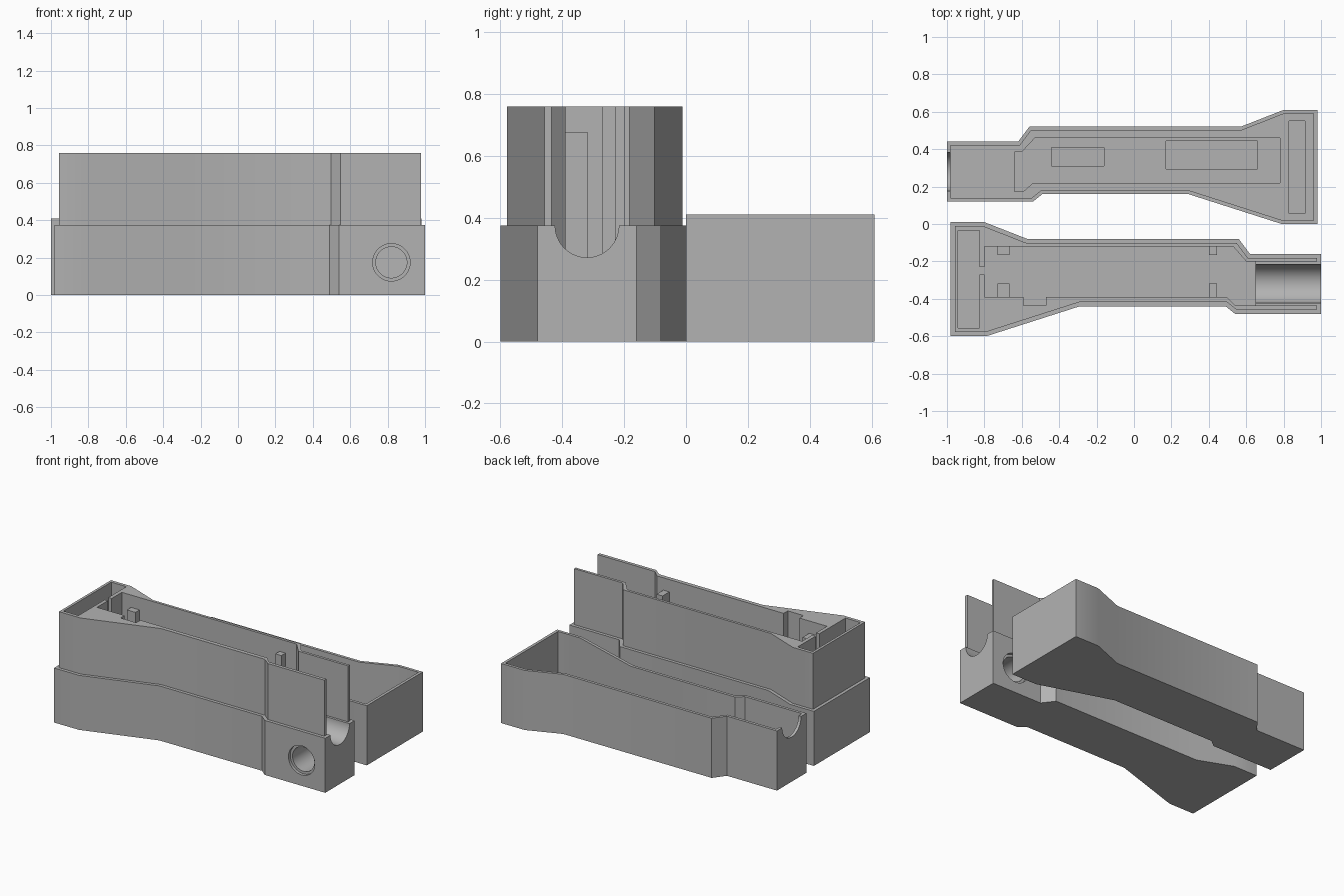
import bpy, bmesh, math
from mathutils import Vector, Matrix

cube = bpy.data.objects.get("Cube")
if cube:
    bpy.data.objects.remove(cube)

grey = bpy.data.materials.new("plain grey")
grey.use_nodes = True
grey.diffuse_color = (0.45, 0.45, 0.45, 1)
grey.node_tree.nodes["Principled BSDF"].inputs["Base Color"].default_value = (0.45, 0.45, 0.45, 1)


def finish(bm, name):
    bmesh.ops.recalc_face_normals(bm, faces=bm.faces)
    mesh = bpy.data.meshes.new(name)
    bm.to_mesh(mesh)
    bm.free()
    mesh.materials.append(grey)
    obj = bpy.data.objects.new(name, mesh)
    bpy.context.collection.objects.link(obj)
    return obj


def prism(name, points, z0, z1):
    bm = bmesh.new()
    face = bm.faces.new([bm.verts.new((x, y, z0)) for x, y in points])
    top = bmesh.ops.extrude_face_region(bm, geom=[face])["geom"]
    bmesh.ops.translate(bm, vec=(0, 0, z1 - z0),
                        verts=[g for g in top if isinstance(g, bmesh.types.BMVert)])
    return finish(bm, name)


def block(name, x0, x1, y0, y1, z0, z1):
    return prism(name, [(x0, y0), (x1, y0), (x1, y1), (x0, y1)], z0, z1)


def rod(name, centre, radius, length, axis):
    bm = bmesh.new()
    turn = Matrix.Rotation(math.pi / 2, 4, "Y" if axis == "X" else "X")
    bmesh.ops.create_cone(bm, cap_ends=True, segments=64, radius1=radius, radius2=radius,
                          depth=length, matrix=Matrix.Translation(centre) @ turn)
    return finish(bm, name)


def combine(obj, others, operation):
    # Apply each boolean, then remove its helper
    for other in others:
        other.hide_render = True
        mod = obj.modifiers.new("combine", "BOOLEAN")
        mod.object, mod.operation, mod.solver = other, operation, "EXACT"
        bpy.context.view_layer.objects.active = obj
        bpy.ops.object.modifier_apply(modifier=mod.name)
        bpy.data.objects.remove(other)


def inset(points, d):
    # Move every edge of a clockwise outline inward by d
    result = []
    pts = [Vector(p) for p in points]
    for i, p in enumerate(pts):
        a = (p - pts[i - 1]).normalized()
        b = (pts[(i + 1) % len(pts)] - p).normalized()
        n1, n2 = Vector((a.y, -a.x)), Vector((b.y, -b.x))
        result.append(tuple(p + (n1 + n2) * d / (1 + n1.dot(n2))))
    return result


def smooth(obj):
    bpy.ops.object.select_all(action="DESELECT")
    obj.select_set(True)
    bpy.context.view_layer.objects.active = obj
    bpy.ops.object.shade_smooth_by_angle(angle=math.radians(30))


# Shared outline: wide head, long grip, narrow neck
outline = [(-0.98, 0.01), (-0.8, 0.01), (-0.57, -0.08), (0.56, -0.08), (0.62, -0.16), (1, -0.16),
           (1, -0.48), (0.54, -0.48), (0.49, -0.44), (-0.29, -0.44), (-0.79, -0.6), (-0.98, -0.6)]
rim = 0.375
top = 0.76
floor = 0.04

# Front half: body with a tall inset lip
front = prism("front_half", outline, 0, rim)
combine(front, [prism("lip", inset(outline, 0.022), 0.2, top)], "UNION")
cavity = [(-0.8, -0.12), (0.53, -0.12), (0.6, -0.2), (0.65, -0.2), (0.65, -0.435),
          (0.54, -0.435), (0.495, -0.39), (-0.8, -0.39)]
combine(front, [
    prism("main_cavity", cavity, floor, 1),
    block("neck_opening", 0.6, 1.1, -0.435, -0.2, rim, 1),
    block("head_pocket", -0.94, -0.825, -0.555, -0.035, floor, 1),
    block("pocket_slot", -0.85, -0.78, -0.27, -0.23, floor, 1),
    block("side_recess", -0.59, -0.47, -0.435, -0.38, floor, 1),
    rod("neck_channel", (0.85, -0.32, rim), 0.103, 0.5, "X"),
    rod("cross_hole", (0.82, -0.32, 0.175), 0.083, 1, "Y"),
    rod("front_counterbore", (0.82, -0.52, 0.175), 0.1, 0.12, "Y"),
    rod("back_counterbore", (0.82, -0.12, 0.175), 0.1, 0.12, "Y"),
], "DIFFERENCE")
smooth(front)

# Support posts in the main cavity
for i, (x0, x1) in enumerate([(-0.73, -0.665), (0.4, 0.445)]):
    block(f"near_post_{i}", x0, x1, -0.391, -0.317, floor, 0.675)
    block(f"far_post_{i}", x0, x1, -0.165, -0.119, floor, 0.675)

# Rear half: mirrored open shell that receives the lip
back_outline = [(-x, y + 0.6) for x, y in reversed(outline)]
rear = prism("rear_half", back_outline, 0, 0.41)
rear_cavity = [(-0.64, 0.385), (-0.6, 0.385), (-0.53, 0.46), (0.78, 0.46), (0.78, 0.22),
               (-0.54, 0.22), (-0.59, 0.175), (-0.64, 0.175)]
combine(rear, [
    prism("shell_space", inset(back_outline, 0.02), floor, 1),
    prism("rear_cavity", rear_cavity, 0.025, 0.5),
    block("rear_head_pocket", 0.83, 0.915, 0.055, 0.55, 0.025, 0.5),
    block("small_recess", -0.44, -0.16, 0.31, 0.41, 0.015, 0.5),
    block("large_recess", 0.17, 0.66, 0.295, 0.445, 0.015, 0.5),
    rod("end_notch", (-1, 0.28, 0.41), 0.103, 0.1, "X"),
], "DIFFERENCE")
smooth(rear)
